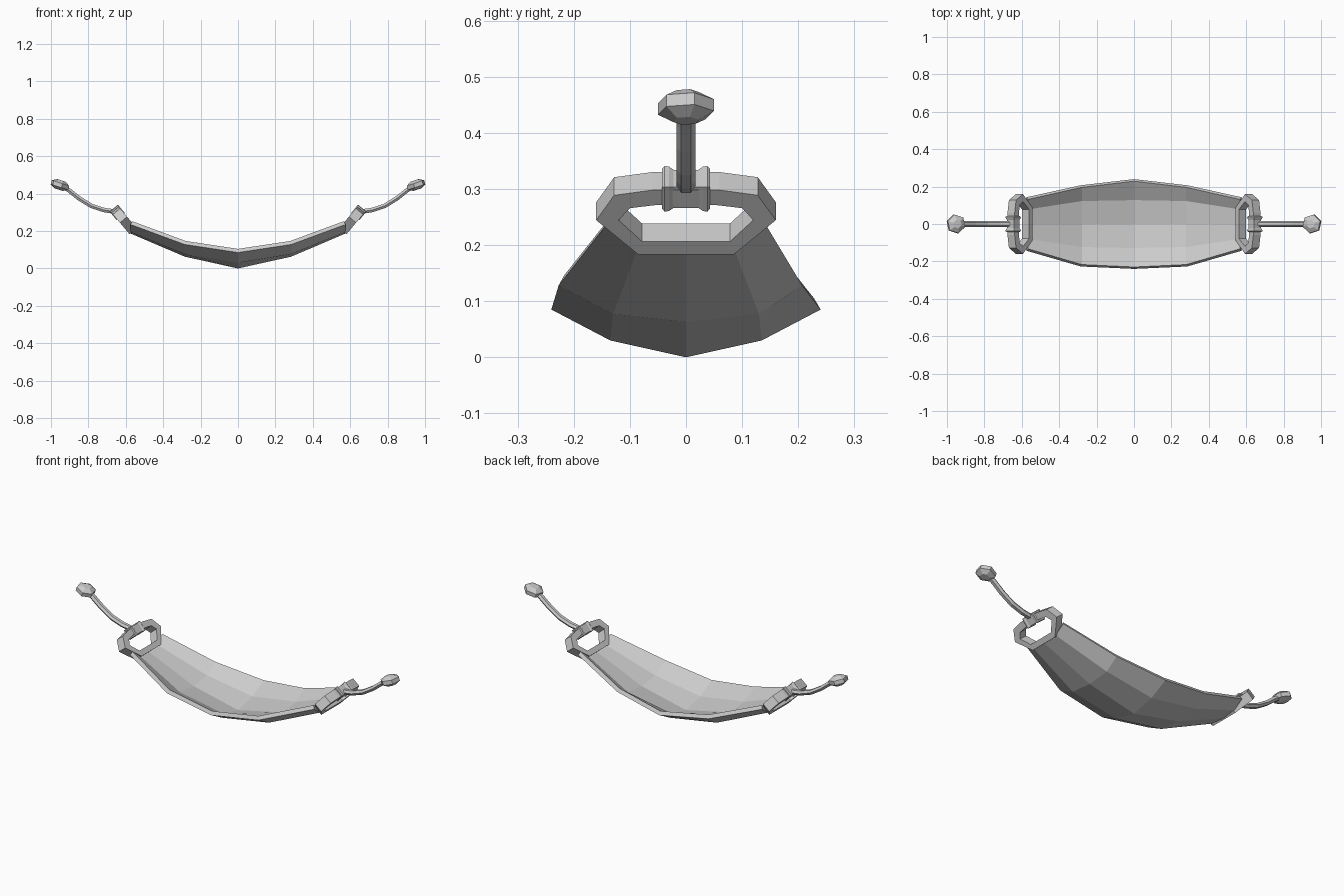
import bpy, bmesh, math
from mathutils import Vector

cube = bpy.data.objects.get("Cube")
if cube:
    bpy.data.objects.remove(cube, do_unlink=True)

grey = bpy.data.materials.new("plain_grey")
grey.use_nodes = True
COLOUR = (0.6, 0.6, 0.6, 1)
grey.diffuse_color = COLOUR
grey.node_tree.nodes["Principled BSDF"].inputs["Base Color"].default_value = COLOUR


def loft(name, rings, wrap=True, loop=False, caps=True, mirror=True):
    """Skin a row of equal point rings; loop joins the last ring to the first."""
    bm = bmesh.new()
    rows = [[bm.verts.new(p) for p in ring] for ring in rings]
    n = len(rows[0])
    for i in range(len(rows) if loop else len(rows) - 1):
        a, b = rows[i], rows[(i + 1) % len(rows)]
        for j in range(n if wrap else n - 1):
            k = (j + 1) % n
            bm.faces.new((a[j], b[j], b[k], a[k]))
    if caps and not loop:
        bm.faces.new(rows[0])
        bm.faces.new(rows[-1])
    if wrap:
        bmesh.ops.recalc_face_normals(bm, faces=bm.faces)
    mesh = bpy.data.meshes.new(name)
    bm.to_mesh(mesh)
    bm.free()
    mesh.materials.append(grey)
    obj = bpy.data.objects.new(name, mesh)
    bpy.context.collection.objects.link(obj)
    if mirror:
        obj.modifiers.new("both_sides", "MIRROR").use_clip = False
    return obj


# Curved sling: stations of (x, centre z, mid y, mid z, back y, front y, rim z)
stations = [(0, 0, 0.135, 0.03, 0.24, 0.24, 0.085),
            (0.285, 0.063, 0.13, 0.077, 0.207, 0.227, 0.128),
            (0.575, 0.187, 0.085, 0.195, 0.143, 0.143, 0.235)]


def section(s, side):
    x, cz, my, mz, back, front, rz = s
    return [(side * x, y, z) for y, z in
            ((-front, rz), (-my, mz), (0, cz), (my, mz), (back, rz))]


rows = [section(s, -1) for s in stations[:0:-1]] + [section(s, 1) for s in stations]
sling = loft("sling", rows, wrap=False, caps=False, mirror=False)
solid = sling.modifiers.new("thickness", "SOLIDIFY")
solid.thickness = 0.022
solid.offset = 1

# Tilted buckle frame: u runs up and outward, n is the frame normal
TILT = math.radians(50)
u = Vector((math.cos(TILT), 0, math.sin(TILT)))
n = Vector((-math.sin(TILT), 0, math.cos(TILT)))
base = Vector((0.58, 0, 0.183))


def on_frame(y, along, up):
    return base + u * along + n * up + Vector((0, y, 0))


def both(half):
    return half + [(-y, a) for y, a in reversed(half)]


outer = both([(0.085, 0), (0.16, 0.08), (0.128, 0.138), (0.06, 0.15)])
inner = both([(0.078, 0.03), (0.12, 0.08), (0.1, 0.108), (0.055, 0.115)])
DEPTH = 0.05
loft("buckle_frame",
     [[on_frame(*o, 0), on_frame(*o, DEPTH), on_frame(*i, DEPTH), on_frame(*i, 0)]
      for o, i in zip(outer, inner)], loop=True)

# Flanged sleeve around the upper bar
centre = base + u * 0.132 + n * DEPTH / 2


def square(y, half):
    return [centre + u * half * a + n * half * b + Vector((0, y, 0))
            for a, b in ((-1, -1), (1, -1), (1, 1), (-1, 1))]


sleeve = [(0.043, 0.025), (0.038, 0.029), (0.03, 0.028), (0.022, 0.024)]
profile = [(-y, r) for y, r in sleeve] + sleeve[::-1]
loft("sleeve", [square(y, r) for y, r in profile])

# Curved cord from sleeve to end knob
path = [Vector((x, 0, z)) for x, z in
        ((0.655, 0.303), (0.72, 0.313), (0.785, 0.335), (0.85, 0.375),
         (0.9, 0.415), (0.94, 0.442))]
cord = []
for i, p in enumerate(path):
    t = (path[min(i + 1, len(path) - 1)] - path[max(i - 1, 0)]).normalized()
    side = Vector((-t.z, 0, t.x))
    cord.append([p + Vector((0, 0.017 * math.cos(a), 0)) + side * 0.014 * math.sin(a)
                 for a in (math.tau * k / 6 for k in range(6))])
loft("cord", cord)

# Faceted end knob, tipped up at its outer edge
LEAN = math.radians(18)
ku = Vector((math.cos(LEAN), 0, math.sin(LEAN)))
kn = Vector((-math.sin(LEAN), 0, math.cos(LEAN)))
knob = []
for r, h in ((0.024, -0.026), (0.051, -0.011), (0.051, 0.011), (0.024, 0.026)):
    knob.append([Vector((0.952, 0, 0.446)) + kn * h + ku * r * math.cos(a)
                 + Vector((0, r * math.sin(a), 0))
                 for a in (math.tau * k / 6 + 0.3 for k in range(6))])
loft("end_knob", knob)
